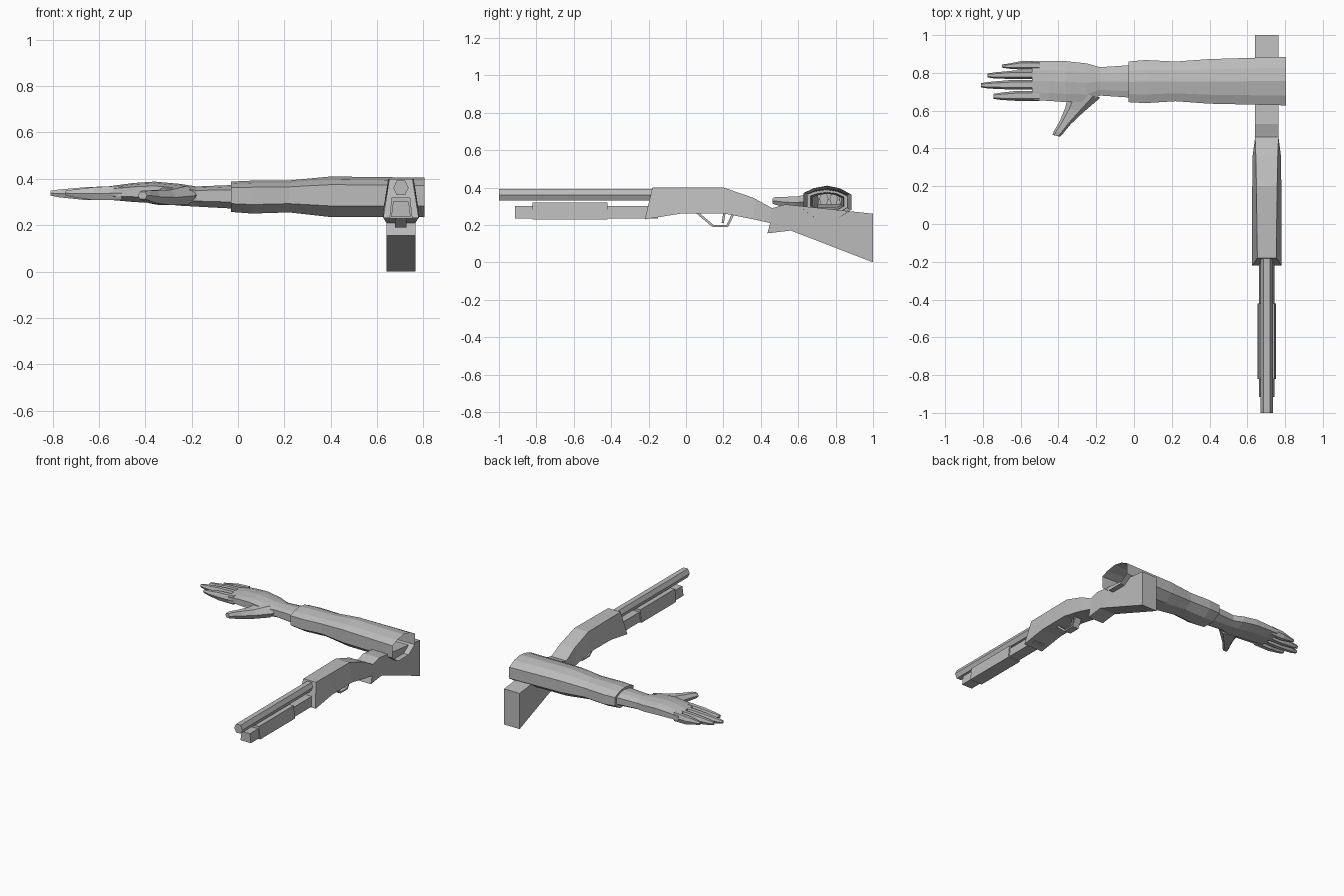
import bpy, bmesh, math
from mathutils import Vector

if "Cube" in bpy.data.objects:
    bpy.data.objects.remove(bpy.data.objects["Cube"])

grey = bpy.data.materials.new("plain grey")
grey.diffuse_color = (0.5, 0.5, 0.5, 1)
grey.use_nodes = True
grey.node_tree.nodes["Principled BSDF"].inputs["Base Color"].default_value = grey.diffuse_color

OCT = [(-1, -.45), (-.5, -1), (.45, -1), (1, -.45), (1, .5), (.55, .85), (0, 1), (-.6, .85), (-1, .6)]
HEX = [(-1, 0), (-.55, -1), (.55, -1), (1, 0), (.55, 1), (-.55, 1)]
TRAP = [(-1, -1), (1, -1), (.8, 1), (-.8, 1)]


def skin(name, rings, cap_start=True, cap_end=True):
    """Join rings of points into one flat-shaded surface."""
    bm = bmesh.new()
    vs = [[bm.verts.new(p) for p in r] for r in rings]
    n = len(vs[0])
    for a, b in zip(vs, vs[1:]):
        for i in range(n):
            j = (i + 1) % n
            bm.faces.new((a[i], a[j], b[j], b[i]))
    if cap_start:
        bm.faces.new(vs[0][::-1])
    if cap_end:
        bm.faces.new(vs[-1])
    bmesh.ops.recalc_face_normals(bm, faces=bm.faces)
    me = bpy.data.meshes.new(name)
    bm.to_mesh(me)
    bm.free()
    me.materials.append(grey)
    ob = bpy.data.objects.new(name, me)
    bpy.context.collection.objects.link(ob)
    return ob


def loft(name, shape, stations, across=(1, 0, 0), **caps):
    """Stations are (x, y, z, half width, half height)."""
    side = Vector(across).normalized()
    rings = [[Vector((x, y, z)) + side * (u * w) + Vector((0, 0, v * h)) for u, v in shape]
             for x, y, z, w, h in stations]
    return skin(name, rings, **caps)


def along_x(name, shape, rows, **caps):
    """Rows are (x, y low, y high, z low, z high)."""
    return loft(name, shape, [(x, (a + b) / 2, (c + d) / 2, (b - a) / 2, (d - c) / 2)
                              for x, a, b, c, d in rows], (0, 1, 0), **caps)


GX = 0.703  # gun centre line

# Receiver, grip and stock: y, z, half width at the bottom, then at the top
body = [(-.22, .23, .077, -.18, .40, .05), (-.03, .26, .077, -.03, .40, .052),
        (.20, .262, .077, .20, .40, .055), (.36, .23, .075, .36, .345, .058),
        (.45, .21, .063, .46, .29, .062), (.435, .155, .0625, .48, .295, .0625),
        (.56, .17, .0625, .53, .31, .0625), (1.0, 0, .0625, 1.0, .26, .0625)]
skin("receiver_and_stock",
     [[(GX - wb, yb, zb), (GX + wb, yb, zb), (GX + wt, yt, zt), (GX - wt, yt, zt)]
      for yb, zb, wb, yt, zt, wt in body])


# Barrel, magazine tube and sliding fore-end
def bar(name, shape, y0, y1, z0, z1, w):
    loft(name, shape, [(GX, y, (z0 + z1) / 2, w, (z1 - z0) / 2) for y in (y0, y1)])


bar("barrel", HEX, -1.0, -.15, .33, .392, .033)
bar("magazine_tube", TRAP, -.915, -.15, .235, .302, .042)
bar("fore_end", TRAP, -.82, -.42, .228, .32, .05)

# Trigger guard strip and trigger
guard = [(.045, .27), (.14, .19), (.225, .19), (.265, .27)]
inner = [(.065, .27), (.147, .2), (.217, .2), (.25, .27)]
skin("trigger_guard", [[(GX - .025, *o), (GX + .025, *o), (GX + .025, *i), (GX - .025, *i)]
                       for o, i in zip(guard, inner)])
skin("trigger", [[(GX + sx * .012, y + dy, z) for sx, dy in ((-1, 0), (1, 0), (1, .012), (-1, .012))]
                 for y, z in ((.2, .27), (.19, .21))])

# Hollow sleeve, open at the shoulder end and turned in at the cuff
along_x("sleeve", OCT, [(.805, .628, .885, .235, .405), (.40, .637, .873, .235, .41),
                        (.22, .65, .86, .255, .393), (.06, .64, .868, .25, .392),
                        (-.03, .645, .86, .257, .388), (-.03, .67, .84, .275, .372)],
        cap_start=False, cap_end=False)

# Wrist and palm
along_x("wrist_and_palm", OCT, [(0, .665, .845, .272, .375), (-.03, .67, .84, .272, .373),
                                (-.18, .68, .83, .28, .367), (-.25, .645, .85, .284, .378),
                                (-.36, .645, .862, .295, .388), (-.45, .652, .862, .30, .382),
                                (-.54, .655, .862, .308, .37)], cap_start=False)

# Fingers: root y range, tip x, tip y range
fingers = {"index": (.652, .705, -.745, .657, .695), "middle": (.712, .762, -.81, .717, .752),
           "ring": (.768, .812, -.775, .77, .803), "little": (.818, .862, -.70, .822, .85)}
for name, (a, b, tip, ta, tb) in fingers.items():
    m = (tip - .5) / 2
    along_x(name + "_finger", HEX, [(-.5, a, b, .308, .37), (m, a, b, .308, .364),
                                    (tip + .04, ta, tb, .32, .354), (tip, ta + .006, tb - .006, .328, .348)])

# Thumb
loft("thumb", HEX, [(-.26, .69, .328, .085, .042), (-.315, .605, .32, .05, .033),
                    (-.365, .535, .322, .03, .028), (-.40, .485, .328, .025, .021),
                    (-.412, .467, .328, .02, .016)], (1, -.25, 0))
